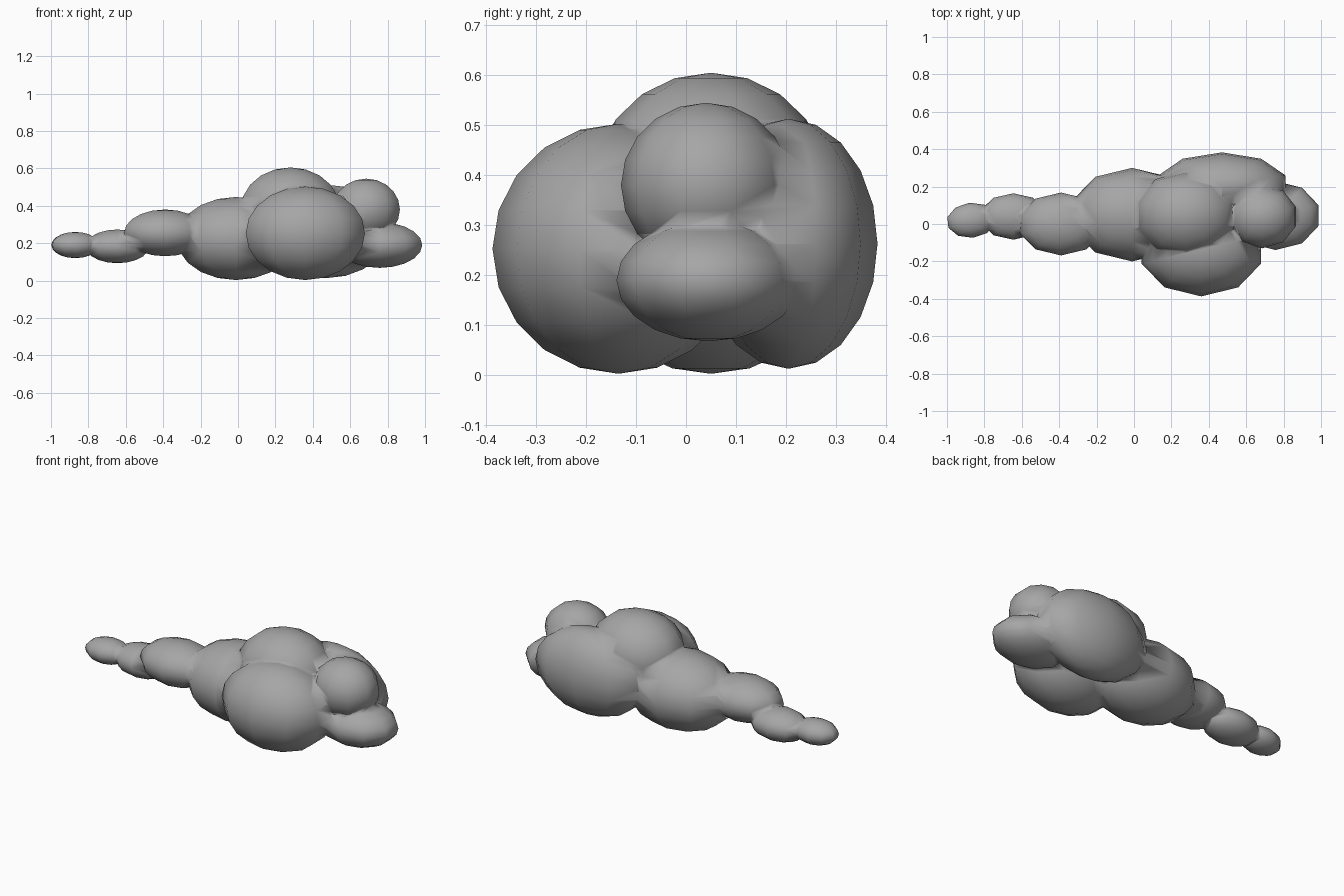
import bpy

cube = bpy.data.objects.get("Cube")
if cube:
    bpy.data.objects.remove(cube, do_unlink=True)

grey = bpy.data.materials.new("cloud_grey")
grey.use_nodes = True
colour = (0.38, 0.38, 0.38, 1)
grey.diffuse_color = colour
grey.node_tree.nodes["Principled BSDF"].inputs["Base Color"].default_value = colour


def lobe(name, centre, radii, turn=0):
    """A ten-sided ellipsoid puff."""
    bpy.ops.mesh.primitive_uv_sphere_add(
        segments=10, ring_count=10, radius=1, location=centre, rotation=(0, 0, turn))
    ob = bpy.context.object
    ob.name = name
    ob.scale = radii
    bpy.ops.object.transform_apply(location=True, rotation=True, scale=True)
    ob.data.materials.append(grey)
    return ob


# Main puff, grown into the whole cloud
cloud = lobe("cloud", (-0.01, 0.05, 0.225), (0.335, 0.25, 0.222))

puffs = [
    # Large puffs of the body
    lobe("front_puff", (0.36, -0.135, 0.253), (0.335, 0.252, 0.25)),
    lobe("back_puff", (0.47, 0.205, 0.263), (0.357, 0.178, 0.25)),
    lobe("top_puff", (0.28, 0.05, 0.38), (0.28, 0.235, 0.225)),
    # Small puffs of the left end
    lobe("upper_end_puff", (0.685, 0.04, 0.38), (0.19, 0.17, 0.165)),
    lobe("lower_end_puff", (0.757, 0.045, 0.19), (0.24, 0.184, 0.122)),
    # Tapering tail
    lobe("tail_root", (-0.39, 0.0, 0.255), (0.23, 0.168, 0.125)),
    lobe("tail_middle", (-0.645, 0.04, 0.183), (0.18, 0.124, 0.09)),
    lobe("tail_tip", (-0.87, 0.02, 0.19), (0.132, 0.094, 0.07), 0.1),
]

# Fuse the puffs into one skin
bpy.ops.object.select_all(action="DESELECT")
cloud.select_set(True)
bpy.context.view_layer.objects.active = cloud
for puff in puffs:
    union = cloud.modifiers.new("union", "BOOLEAN")
    union.operation = "UNION"
    union.solver = "EXACT"
    union.object = puff
    bpy.ops.object.modifier_apply(modifier=union.name)
    bpy.data.objects.remove(puff, do_unlink=True)

# Soft shading across the seams
bpy.ops.object.shade_smooth()
